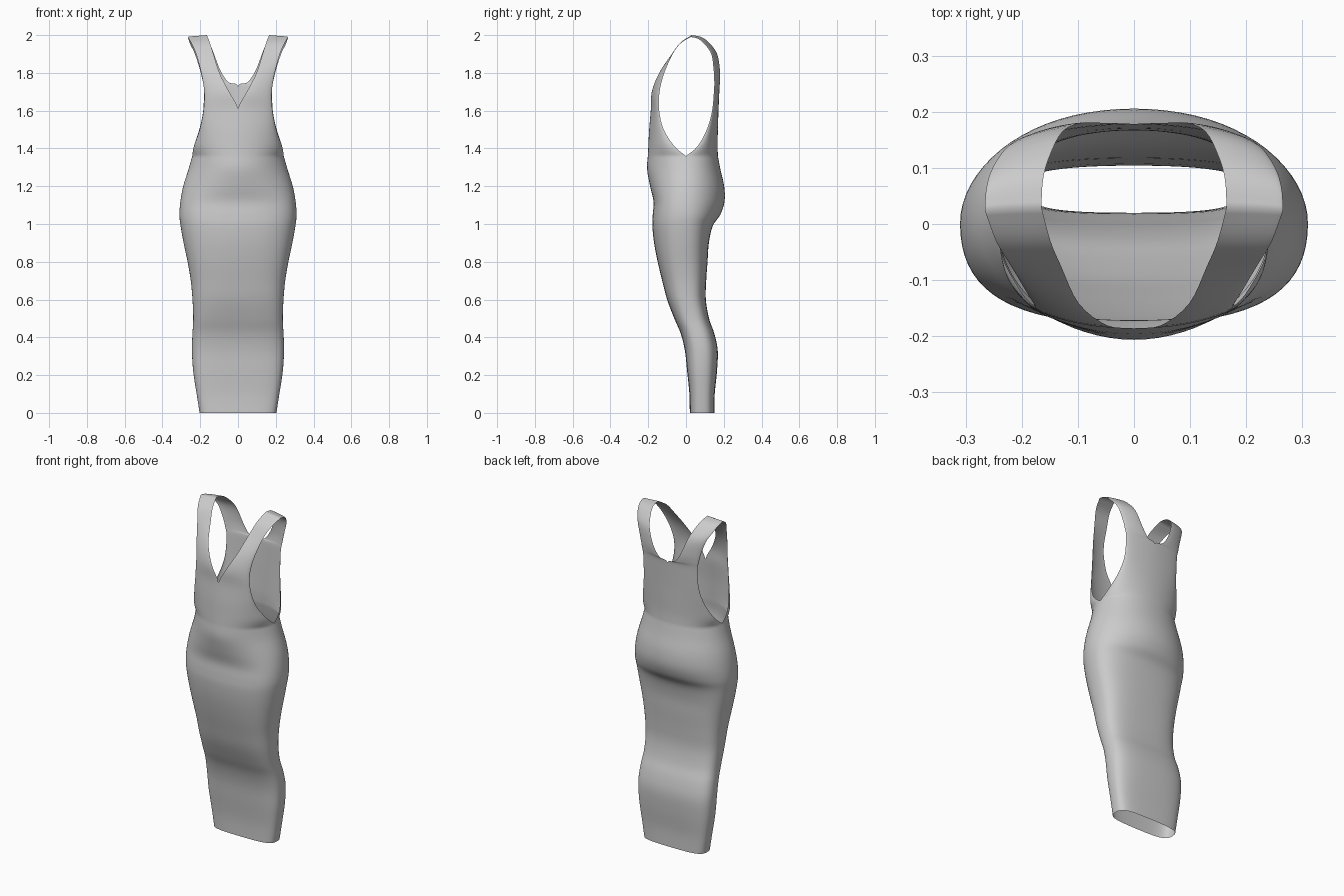
import bpy, bmesh
from mathutils import Vector

ACROSS = 18   # divisions from centre line to side seam
STEPS = 4     # divisions between profile rows

# Skirt and torso: z, half width, front y, back y, side seam y, front / back roundness
BODY = [
    (0.00, 0.203, 0.020, 0.150, 0.085, 0.84, 0.84),
    (0.10, 0.219, 0.018, 0.152, 0.085, 0.84, 0.84),
    (0.22, 0.237, 0.006, 0.164, 0.084, 0.82, 0.80),
    (0.33, 0.244, -0.006, 0.168, 0.080, 0.80, 0.78),
    (0.42, 0.241, -0.028, 0.150, 0.062, 0.80, 0.78),
    (0.50, 0.237, -0.062, 0.122, 0.035, 0.80, 0.78),
    (0.60, 0.241, -0.100, 0.105, 0.010, 0.76, 0.78),
    (0.70, 0.250, -0.126, 0.107, 0.000, 0.74, 0.78),
    (0.80, 0.267, -0.150, 0.114, -0.008, 0.72, 0.76),
    (0.90, 0.288, -0.169, 0.121, -0.008, 0.70, 0.74),
    (0.99, 0.304, -0.178, 0.142, -0.004, 0.70, 0.68),
    (1.05, 0.310, -0.176, 0.182, 0.000, 0.70, 0.60),
    (1.12, 0.305, -0.172, 0.204, 0.000, 0.68, 0.58),
    (1.20, 0.290, -0.190, 0.202, 0.000, 0.58, 0.58),
    (1.29, 0.262, -0.206, 0.182, 0.000, 0.52, 0.60),
    (1.36, 0.242, -0.202, 0.169, 0.000, 0.56, 0.62),
]
# Bodice and straps: inner edge (z, x, y), outer edge (z, x, y), roundness
FRONT = [
    (1.36, 0, -0.202, 1.36, 0.242, 0.000, 0.56),
    (1.42, 0, -0.199, 1.41, 0.234, -0.060, 0.54),
    (1.50, 0, -0.195, 1.50, 0.203, -0.118, 0.50),
    (1.61, 0, -0.186, 1.60, 0.183, -0.142, 0.45),
    (1.70, 0.047, -0.181, 1.70, 0.179, -0.140, 0.40),
    (1.80, 0.098, -0.142, 1.80, 0.195, -0.115, 0.35),
    (1.90, 0.130, -0.075, 1.90, 0.222, -0.070, 0.33),
    (1.96, 0.149, -0.030, 1.955, 0.246, -0.030, 0.33),
    (2.00, 0.165, 0.030, 1.99, 0.266, 0.025, 0.33),
]
BACK = [
    (1.36, 0, 0.169, 1.36, 0.242, 0.000, 0.62),
    (1.42, 0, 0.167, 1.41, 0.234, 0.060, 0.56),
    (1.50, 0, 0.169, 1.50, 0.205, 0.110, 0.52),
    (1.60, 0, 0.172, 1.60, 0.184, 0.138, 0.48),
    (1.73, 0, 0.178, 1.72, 0.181, 0.149, 0.42),
    (1.75, 0.050, 0.180, 1.77, 0.190, 0.149, 0.40),
    (1.81, 0.092, 0.180, 1.82, 0.202, 0.146, 0.36),
    (1.90, 0.127, 0.165, 1.90, 0.228, 0.134, 0.33),
    (1.96, 0.150, 0.122, 1.95, 0.252, 0.100, 0.33),
    (1.99, 0.162, 0.080, 1.98, 0.263, 0.065, 0.33),
    (2.00, 0.165, 0.030, 1.99, 0.266, 0.025, 0.33),
]


def smooth_rows(rows):
    """Catmull-Rom interpolation between profile rows."""
    out, n = [], len(rows)
    for i in range(n - 1):
        a, b, c, d = (rows[max(0, min(n - 1, j))] for j in (i - 1, i, i + 1, i + 2))
        for s in range(STEPS):
            t = s / STEPS
            out.append([q + 0.5 * t * (r - p + t * (2 * p - 5 * q + 4 * r - s4
                        + t * (3 * (q - r) + s4 - p)))
                        for p, q, r, s4 in zip(a, b, c, d)])
    return out + [list(rows[-1])]


def section(row):
    """Curved line from the inner (centre) edge to the outer (side) edge."""
    zi, xi, yi, zo, xo, yo, k = row
    xi = max(xi, 0.0)
    p0, p3 = Vector((xi, yi, zi)), Vector((xo, yo, zo))
    p1 = Vector((xi + k * (xo - xi), yi, zi + (zo - zi) / 3))
    p2 = Vector((xo, yo + k * (yi - yo), zo - (zo - zi) / 3))
    pts = []
    for j in range(ACROSS + 1):
        t = j / ACROSS
        u = 1 - t
        pts.append(u**3 * p0 + 3 * u * u * t * p1 + 3 * u * t * t * p2 + t**3 * p3)
    return pts


def loft(bm, rows):
    grid = [[bm.verts.new(p) for p in section(r)] for r in smooth_rows(rows)]
    for r0, r1 in zip(grid, grid[1:]):
        for j in range(ACROSS):
            bm.faces.new((r0[j], r0[j + 1], r1[j + 1], r1[j]))


# Half of the dress: skirt front and back, then bodice front and back
bm = bmesh.new()
loft(bm, [(z, 0, yf, z, a, yc, kf) for z, a, yf, yb, yc, kf, kb in BODY])
loft(bm, [(z, 0, yb, z, a, yc, kb) for z, a, yf, yb, yc, kf, kb in BODY])
loft(bm, FRONT)
loft(bm, BACK)

# Mirror to the other side and sew the seams
copy = bmesh.ops.duplicate(bm, geom=bm.verts[:] + bm.edges[:] + bm.faces[:])
for v in (g for g in copy["geom"] if isinstance(g, bmesh.types.BMVert)):
    v.co.x *= -1
bmesh.ops.remove_doubles(bm, verts=bm.verts[:], dist=0.0005)
bmesh.ops.recalc_face_normals(bm, faces=bm.faces[:])

mesh = bpy.data.meshes.new("dress")
bm.to_mesh(mesh)
bm.free()
mesh.shade_smooth()
dress = bpy.data.objects.new("dress", mesh)
bpy.context.collection.objects.link(dress)
